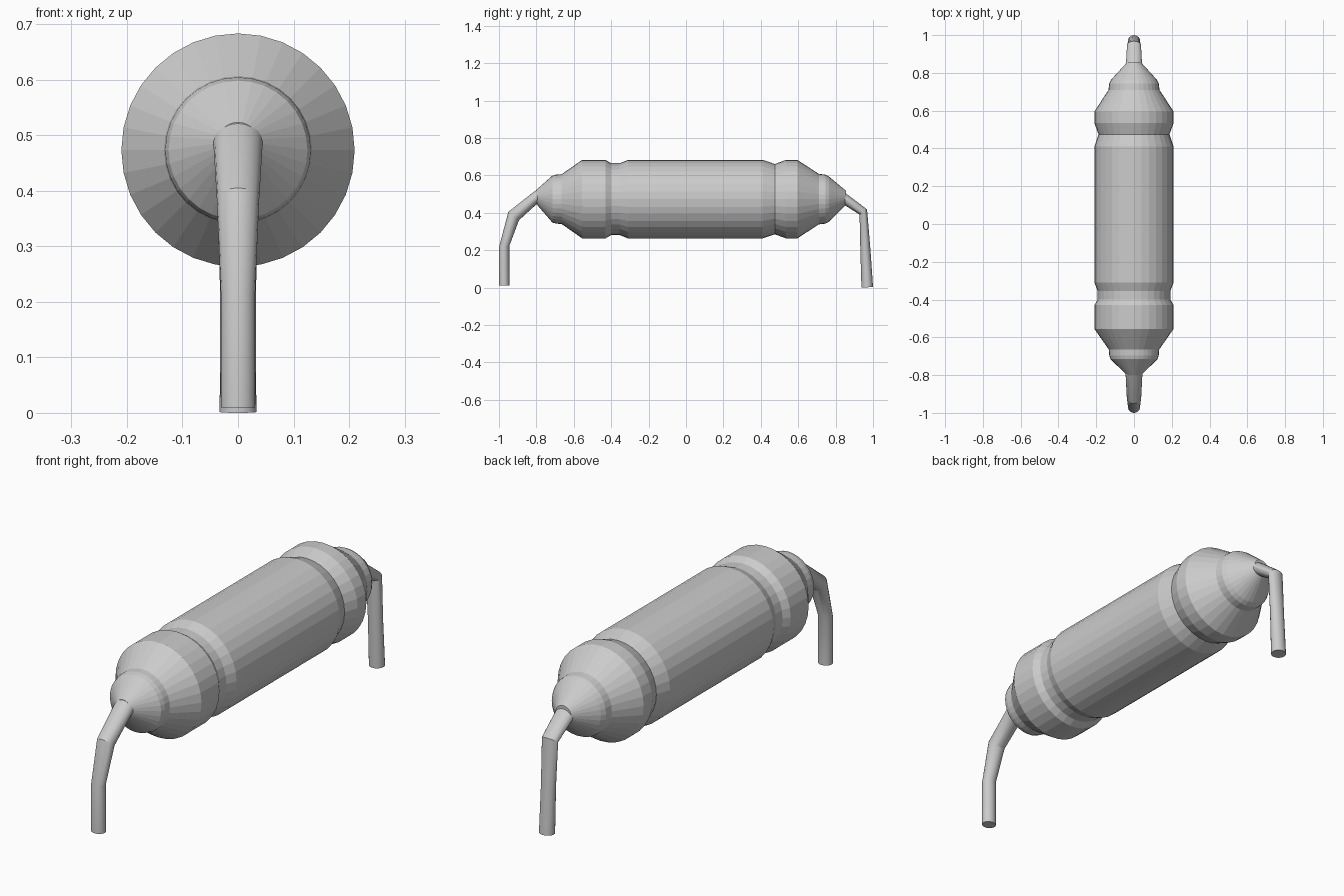
import bpy, bmesh, math

if "Cube" in bpy.data.objects:
    bpy.data.objects.remove(bpy.data.objects["Cube"])

def loft(name, rings, sides, smooth_angle=None):
    """Skin oval rings, each given as (upper y, z), (lower y, z), half width in x."""
    bm = bmesh.new()
    loops = []
    for (y1, z1), (y2, z2), rx in rings:
        loop = []
        for i in range(sides):
            a = 2 * math.pi * i / sides
            s = math.sin(a) / 2
            loop.append(bm.verts.new((rx * math.cos(a),
                                      (y1 + y2) / 2 + s * (y1 - y2),
                                      (z1 + z2) / 2 + s * (z1 - z2))))
        loops.append(loop)
    for a, b in zip(loops, loops[1:]):
        for i in range(sides):
            j = (i + 1) % sides
            bm.faces.new((a[i], a[j], b[j], b[i]))
    bm.faces.new(loops[0])
    bm.faces.new(loops[-1])
    bmesh.ops.recalc_face_normals(bm, faces=bm.faces)
    me = bpy.data.meshes.new(name)
    bm.to_mesh(me)
    bm.free()
    ob = bpy.data.objects.new(name, me)
    bpy.context.collection.objects.link(ob)
    if smooth_angle:
        bpy.ops.object.select_all(action='DESELECT')
        ob.select_set(True)
        bpy.context.view_layer.objects.active = ob
        bpy.ops.object.shade_smooth_by_angle(angle=math.radians(smooth_angle))
    return ob

# capsule body: (y, radius, axis height)
AXIS = 0.473
profile = [(-0.80, 0.038, 0.485), (-0.715, 0.125, AXIS), (-0.695, 0.131, AXIS),
           (-0.665, 0.133, AXIS), (-0.555, 0.21, AXIS), (-0.43, 0.21, AXIS),
           (-0.40, 0.192, AXIS), (-0.355, 0.192, AXIS), (-0.31, 0.21, AXIS),
           (0.41, 0.21, AXIS), (0.475, 0.188, AXIS), (0.535, 0.21, AXIS),
           (0.595, 0.21, AXIS), (0.71, 0.135, AXIS), (0.745, 0.131, AXIS),
           (0.765, 0.12, AXIS), (0.855, 0.038, 0.48)]
loft("body", [((y, z + r), (y, z - r), r) for y, r, z in profile], 32)

# bent end leads, tapering down to the ground
loft("front_lead", [((-0.76, 0.545), (-0.76, 0.46), 0.046),
                    ((-0.81, 0.515), (-0.80, 0.445), 0.044),
                    ((-0.95, 0.405), (-0.893, 0.36), 0.038),
                    ((-1.0, 0.215), (-0.945, 0.222), 0.031),
                    ((-1.0, 0.01), (-0.945, 0.01), 0.031)], 20, 25)
loft("back_lead", [((0.80, 0.54), (0.80, 0.465), 0.046),
                   ((0.86, 0.50), (0.85, 0.44), 0.042),
                   ((0.968, 0.418), (0.928, 0.39), 0.037),
                   ((0.986, 0.205), (0.932, 0.205), 0.032),
                   ((1.0, 0.003), (0.938, 0.0), 0.033)], 20, 25)
